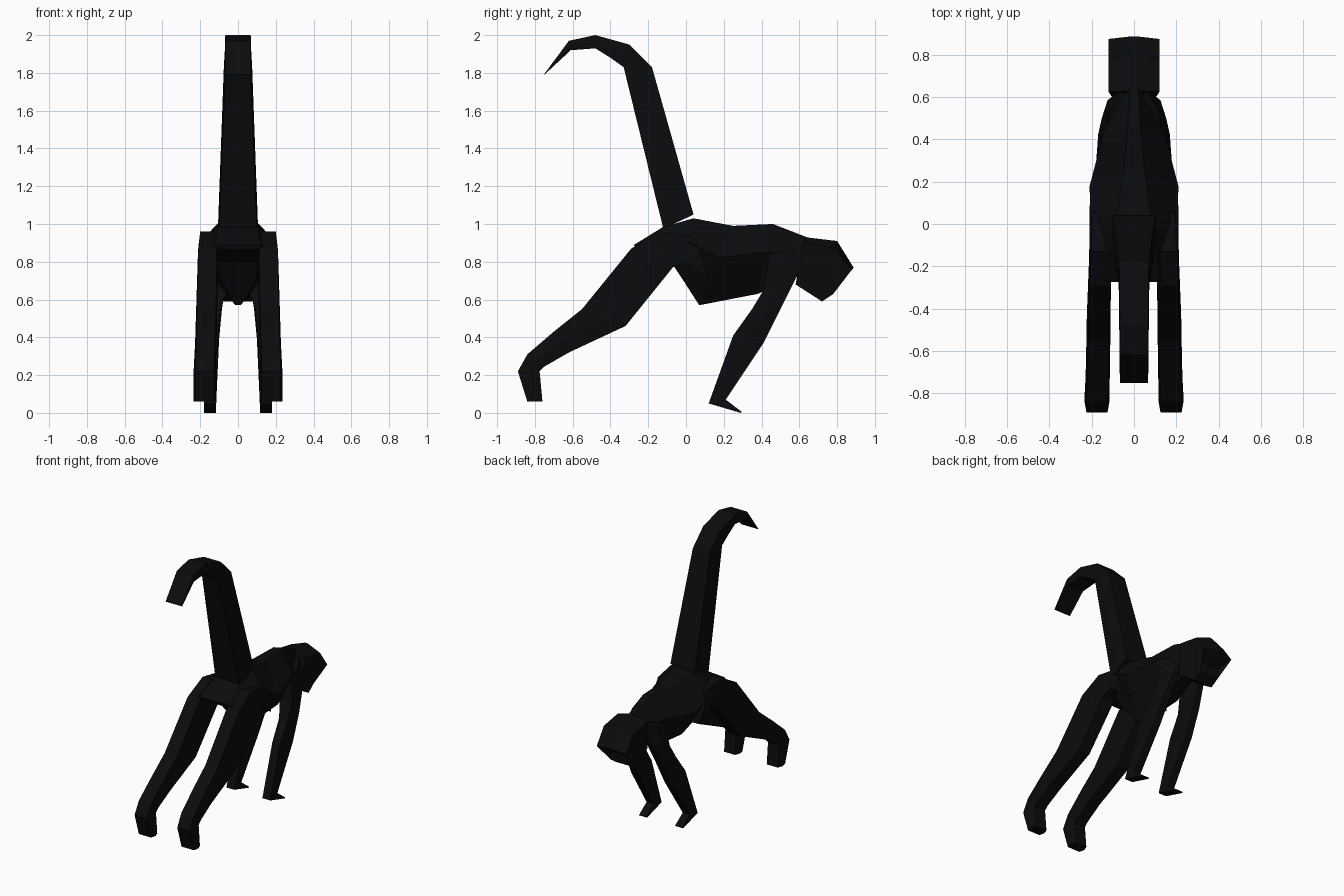
import bpy, bmesh

fur = bpy.data.materials.new("black_fur")
fur.diffuse_color = (0.003, 0.0035, 0.004, 1)


def loft(name, sections, mid=0.5, mirror=False):
    """Join six-sided sections: (edge A y,z), (edge B y,z), half widths at A, middle, B, centre x."""
    bm = bmesh.new()
    rings = []
    for (ay, az), (by, bz), (wa, wm, wb), cx in sections:
        my, mz = ay + (by - ay) * mid, az + (bz - az) * mid
        pts = [(cx - wa, ay, az), (cx + wa, ay, az), (cx + wm, my, mz),
               (cx + wb, by, bz), (cx - wb, by, bz), (cx - wm, my, mz)]
        rings.append([bm.verts.new(p) for p in pts])
    for r, s in zip(rings, rings[1:]):
        for i in range(6):
            j = (i + 1) % 6
            bm.faces.new((r[i], r[j], s[j], s[i]))
    bm.faces.new(rings[0])
    bm.faces.new(rings[-1])
    bmesh.ops.remove_doubles(bm, verts=bm.verts, dist=0.0005)
    bmesh.ops.recalc_face_normals(bm, faces=bm.faces)
    me = bpy.data.meshes.new(name)
    bm.to_mesh(me)
    bm.free()
    me.materials.append(fur)
    ob = bpy.data.objects.new(name, me)
    bpy.context.collection.objects.link(ob)
    if mirror:
        ob.modifiers.new("mirror", 'MIRROR').use_mirror_merge = False
    return ob


# Torso, rump to neck
loft("torso", [
    ((-0.275, 0.89), (-0.265, 0.865), (0.12, 0.14, 0.12), 0),
    ((-0.12, 0.985), (-0.08, 0.80), (0.105, 0.17, 0.11), 0),
    ((0.04, 1.03), (-0.02, 0.71), (0.08, 0.205, 0.10), 0),
    ((0.25, 0.99), (0.07, 0.57), (0.05, 0.21, 0.015), 0),
    ((0.46, 1.00), (0.38, 0.63), (0.03, 0.145, 0.06), 0),
    ((0.64, 0.93), (0.59, 0.72), (0.02, 0.05, 0.04), 0),
], mid=0.4)

# Head with central ridge and narrower muzzle
loft("head", [
    ((0.63, 0.93), (0.58, 0.68), (0.01, 0.12, 0.09), 0),
    ((0.80, 0.91), (0.72, 0.59), (0.01, 0.12, 0.075), 0),
    ((0.887, 0.77), (0.78, 0.63), (0.01, 0.12, 0.07), 0),
    ((0.882, 0.76), (0.79, 0.70), (0.01, 0.115, 0.075), 0),
], mid=0.12)

# Raised tail with curled tip
loft("tail", [
    ((0.04, 1.05), (-0.12, 0.975), (0.10, 0.105, 0.10), 0),
    ((-0.18, 1.83), (-0.33, 1.83), (0.07, 0.075, 0.065), 0),
    ((-0.30, 1.95), (-0.40, 1.88), (0.068, 0.07, 0.065), 0),
    ((-0.48, 2.00), (-0.48, 1.93), (0.067, 0.07, 0.065), 0),
    ((-0.62, 1.97), (-0.61, 1.92), (0.067, 0.068, 0.065), 0),
    ((-0.752, 1.792), (-0.75, 1.79), (0.067, 0.067, 0.067), 0),
])

# Hind legs
loft("hind_leg", [
    ((0.05, 0.93), (0.12, 0.71), (0.05, 0.065, 0.04), 0.145),
    ((-0.13, 0.96), (0.00, 0.80), (0.045, 0.055, 0.045), 0.155),
    ((-0.29, 0.87), (-0.07, 0.77), (0.05, 0.053, 0.048), 0.16),
    ((-0.55, 0.55), (-0.32, 0.46), (0.05, 0.056, 0.045), 0.167),
    ((-0.70, 0.43), (-0.62, 0.32), (0.05, 0.057, 0.045), 0.17),
    ((-0.84, 0.31), (-0.75, 0.245), (0.05, 0.058, 0.045), 0.174),
    ((-0.89, 0.22), (-0.775, 0.22), (0.05, 0.06, 0.045), 0.175),
    ((-0.84, 0.06), (-0.76, 0.06), (0.05, 0.06, 0.045), 0.175),
], mirror=True)

# Front arms and hands
loft("front_arm", [
    ((0.44, 0.83), (0.63, 0.89), (0.07, 0.055, 0.005), 0.06),
    ((0.41, 0.65), (0.585, 0.72), (0.05, 0.042, 0.02), 0.105),
    ((0.35, 0.55), (0.50, 0.55), (0.035, 0.042, 0.025), 0.127),
    ((0.25, 0.41), (0.41, 0.37), (0.032, 0.038, 0.025), 0.138),
    ((0.12, 0.05), (0.21, 0.07), (0.032, 0.033, 0.028), 0.148),
    ((0.29, 0.0), (0.295, 0.006), (0.032, 0.032, 0.03), 0.148),
], mirror=True)
